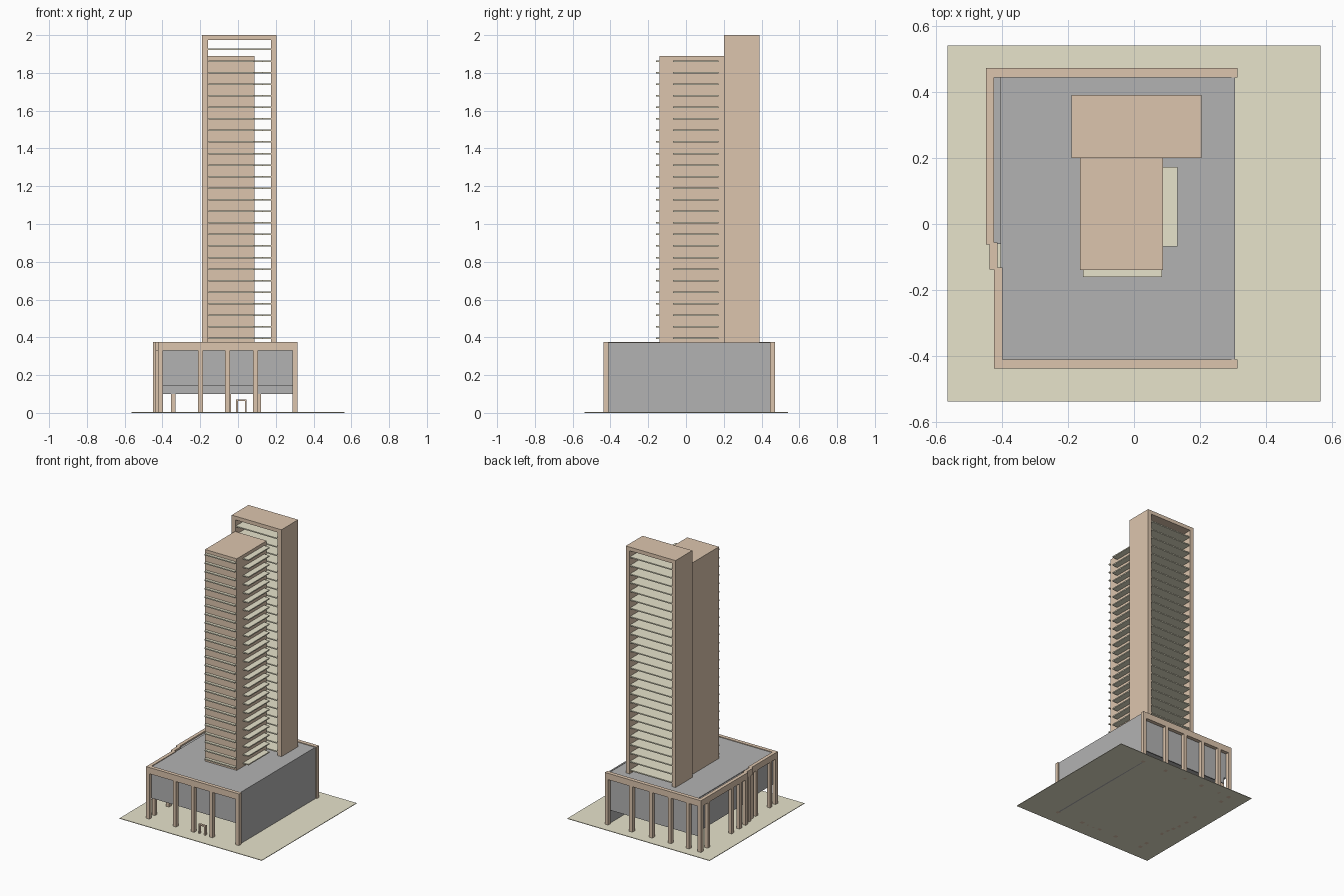
import bpy, bmesh
from mathutils import Matrix, Vector

if "Cube" in bpy.data.objects:
    bpy.data.objects.remove(bpy.data.objects["Cube"])

def material(name, color):
    m = bpy.data.materials.new(name)
    m.diffuse_color = (*color, 1)
    m.use_nodes = True
    m.node_tree.nodes["Principled BSDF"].inputs["Base Color"].default_value = m.diffuse_color
    return m

STONE = material("tan_stone", (0.72, 0.56, 0.42))
SLAB = material("cream_concrete", (0.80, 0.77, 0.60))
GREY = material("grey_panel", (0.45, 0.45, 0.45))

def boxes(name, mat, items):
    """One object made of boxes given as (x0, x1, y0, y1, z0, z1)."""
    bm = bmesh.new()
    for x0, x1, y0, y1, z0, z1 in items:
        c = Vector((x0 + x1, y0 + y1, z0 + z1)) / 2
        s = Matrix.Diagonal((x1 - x0, y1 - y0, z1 - z0, 1))
        bmesh.ops.create_cube(bm, size=1, matrix=Matrix.Translation(c) @ s)
    me = bpy.data.meshes.new(name)
    bm.to_mesh(me)
    bm.free()
    me.materials.append(mat)
    ob = bpy.data.objects.new(name, me)
    bpy.context.collection.objects.link(ob)
    return ob

def frame(name, axis, start, end, d0, d1, columns, width=0.026):
    """Colonnade along x or y: a top beam and full-height columns."""
    spans = [(start, end, 0.33, TOP)]
    spans += [(c - width / 2, c + width / 2, 0, 0.335) for c in columns]
    if axis == 'x':
        items = [(a, b, d0, d1, z0, z1) for a, b, z0, z1 in spans]
    else:
        items = [(d0, d1, a, b, z0, z1) for a, b, z0, z1 in spans]
    return boxes(name, STONE, items)

TOP = 0.375

# Ground plate
boxes("ground_plate", SLAB, [(-0.565, 0.565, -0.537, 0.54, 0, 0.004)])

# Podium: raised hall, left bay, back apron and solid right wall
boxes("podium_hall", GREY, [(-0.405, 0.300, -0.412, 0.440, 0.145, 0.37)])
boxes("podium_left_bay", GREY, [(-0.425, -0.405, -0.06, 0.445, 0.145, 0.365)])
boxes("podium_back_apron", GREY, [(-0.405, 0.300, 0.438, 0.446, 0.10, 0.37)])
boxes("podium_right_wall", GREY, [(0.295, 0.306, -0.412, 0.446, 0, 0.373)])

# Colonnades round the podium
frame("front_colonnade", 'x', -0.424, 0.314, -0.438, -0.411,
      [-0.411, -0.198, -0.055, 0.092, 0.301])
frame("back_colonnade", 'x', -0.449, 0.314, 0.444, 0.472,
      [-0.436, -0.343, -0.20, -0.05, 0.108, 0.301])
frame("left_back_colonnade", 'y', -0.062, 0.472, -0.449, -0.424,
      [-0.049, 0.02, 0.11, 0.38])
frame("left_middle_colonnade", 'y', -0.138, -0.056, -0.437, -0.413, [-0.10])
frame("left_front_colonnade", 'y', -0.438, -0.132, -0.424, -0.399,
      [-0.36, -0.20, -0.145])

# Entrance doorway
boxes("door_frame", STONE, [
    (-0.010, 0.000, -0.435, -0.42, 0, 0.072),
    (0.036, 0.046, -0.435, -0.42, 0, 0.072),
    (0.000, 0.036, -0.435, -0.42, 0.063, 0.072)])

# Front tower block
boxes("tower_core", STONE, [(-0.164, 0.088, -0.140, 0.200, TOP - 0.01, 1.89)])

# Rear portal frame
boxes("rear_frame", STONE, [
    (-0.190, -0.160, 0.200, 0.390, TOP - 0.01, 2.0),
    (0.175, 0.205, 0.200, 0.390, TOP - 0.01, 2.0),
    (-0.160, 0.175, 0.200, 0.390, 1.973, 2.0)])

# Floor slabs and balconies on every storey
levels = [0.394 + i * 0.0612 for i in range(26)]
T = 0.004
boxes("rear_floor_slabs", SLAB,
      [(-0.162, 0.177, 0.205, 0.385, z - T, z + T) for z in levels])
boxes("front_balconies", SLAB,
      [(-0.155, 0.085, -0.160, -0.138, z - T, z + T) for z in levels[:25]])
boxes("side_balconies", SLAB,
      [(0.086, 0.131, -0.068, 0.172, z - T, z + T) for z in levels[:25]])
